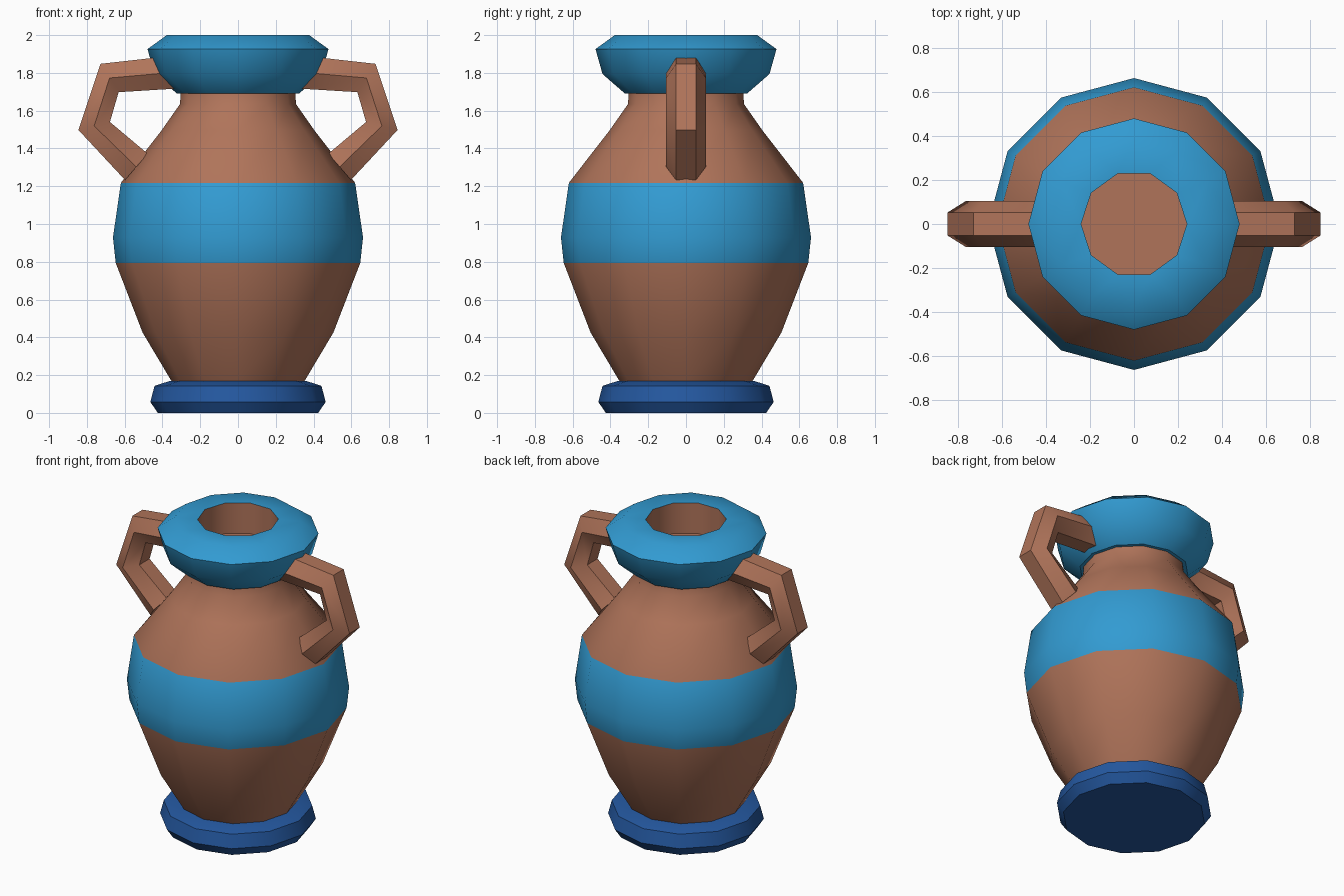
import bpy, bmesh, math

if "Cube" in bpy.data.objects:
    bpy.data.objects.remove(bpy.data.objects["Cube"])

SIDES = 12


def material(name, rgb):
    m = bpy.data.materials.new(name)
    lin = [(c / 255 / 12.92) if c < 10 else ((c / 255 + 0.055) / 1.055) ** 2.4 for c in rgb]
    m.diffuse_color = (*lin, 1)
    m.use_nodes = True
    m.node_tree.nodes["Principled BSDF"].inputs["Base Color"].default_value = m.diffuse_color
    return m


CLAY = material("clay brown", (176, 116, 90))
BLUE = material("light blue", (50, 155, 210))
NAVY = material("navy blue", (36, 88, 160))


def finish(bm, name, mats):
    me = bpy.data.meshes.new(name)
    bm.to_mesh(me)
    bm.free()
    for m in mats:
        me.materials.append(m)
    me.shade_smooth()
    me.set_sharp_from_angle(angle=math.radians(40))
    ob = bpy.data.objects.new(name, me)
    bpy.context.collection.objects.link(ob)
    return ob


def lathe(bm, profile, sides=SIDES):
    """Rings of (radius, z), outside faces out when the profile runs upward."""
    rings = [[bm.verts.new((r * math.cos(math.tau * i / sides),
                            r * math.sin(math.tau * i / sides), z))
              for i in range(sides)] for r, z in profile]
    for lo, hi in zip(rings, rings[1:]):
        for i in range(sides):
            j = (i + 1) % sides
            bm.faces.new((lo[i], lo[j], hi[j], hi[i]))
    return rings


def loop_edges(bm, ring):
    return [bm.edges.get((ring[i], ring[i - 1])) for i in range(len(ring))]


# foot
bm = bmesh.new()
rings = lathe(bm, [(0.425, 0), (0.464, 0.058), (0.442, 0.143), (0.358, 0.17)])
bm.faces.new(rings[0][::-1])
bm.faces.new(rings[-1])
finish(bm, "foot", [NAVY])

# body with painted band
bm = bmesh.new()
lathe(bm, [(0.34, 0.15), (0.353, 0.17), (0.505, 0.425), (0.647, 0.793), (0.662, 0.928),
           (0.62, 1.218), (0.405, 1.495), (0.307, 1.635), (0.302, 1.72)])
for f in bm.faces:
    f.material_index = int(0.79 < f.calc_center_median().z < 1.22)
finish(bm, "body", [CLAY, BLUE])

# rim, with a ten-sided mouth sunk into its flat top
bm = bmesh.new()
outer = lathe(bm, [(0.28, 1.692), (0.325, 1.692), (0.442, 1.794), (0.479, 1.926), (0.377, 2.0)])
mouth = lathe(bm, [(0.24, 2.0), (0.24, 1.8)], 10)
for f in bm.faces:
    f.material_index = int(all(v in mouth[0] or v in mouth[1] for v in f.verts))
bm.faces.new(mouth[-1]).material_index = 1
top = bmesh.ops.triangle_fill(bm, use_beauty=True, normal=(0, 0, 1),
                              edges=loop_edges(bm, outer[-1]) + loop_edges(bm, mouth[0]))
for f in top["geom"]:
    if isinstance(f, bmesh.types.BMFace):
        f.material_index = 0
        f.normal_update()
        if f.normal.z < 0:
            f.normal_flip()
finish(bm, "rim", [BLUE, CLAY])

# handles: hexagonal bar through (outer x, z, inner x, z) stations, mirrored
stations = [(0.38, 1.887, 0.34, 1.716), (0.728, 1.848, 0.632, 1.698),
            (0.845, 1.498, 0.678, 1.54), (0.598, 1.233, 0.478, 1.372)]
bm = bmesh.new()
rings = []
for ox, oz, ix, iz in stations:
    mx, mz = (ox + ix) / 2, (oz + iz) / 2
    pts = [(ox, -0.053, oz), (ox, 0.053, oz), (mx, 0.105, mz),
           (ix, 0.053, iz), (ix, -0.053, iz), (mx, -0.105, mz)]
    rings.append([bm.verts.new(p) for p in pts])
for a, b in zip(rings, rings[1:]):
    for i in range(6):
        j = (i + 1) % 6
        bm.faces.new((a[i], a[j], b[j], b[i]))
bm.faces.new(rings[0])
bm.faces.new(rings[-1])
bmesh.ops.recalc_face_normals(bm, faces=bm.faces)
handles = finish(bm, "handles", [CLAY])
mod = handles.modifiers.new("mirror", 'MIRROR')
mod.use_mirror_merge = False
